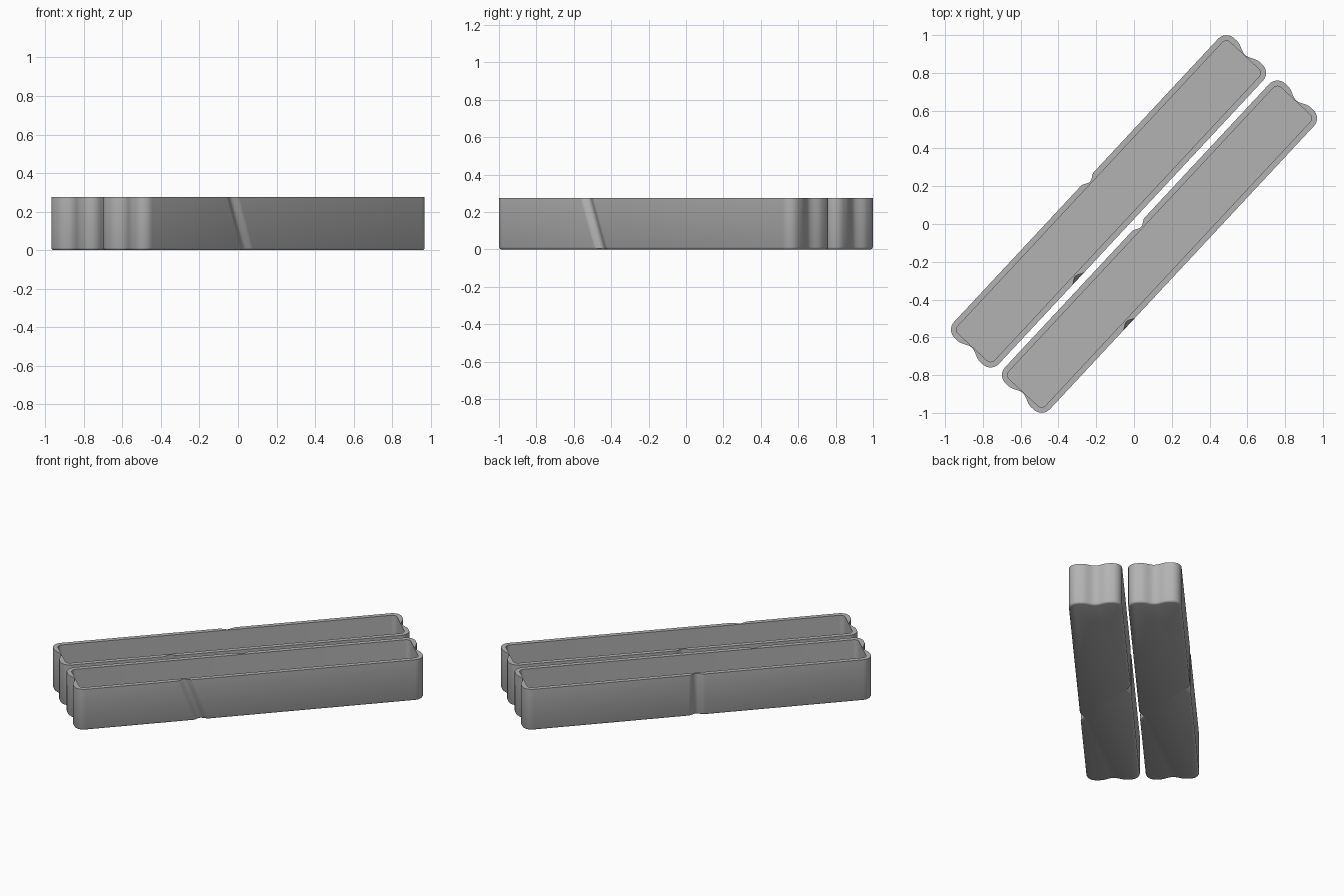
import bpy, bmesh, math
from mathutils import Matrix

if "Cube" in bpy.data.objects:
    bpy.data.objects.remove(bpy.data.objects["Cube"])

HALF_L, HALF_W, RADIUS, HEIGHT = 1.085, 0.1625, 0.06, 0.275
WALL, FLOOR = 0.03, 0.03
ANGLE = math.radians(47)

grey = bpy.data.materials.new("mid grey")
grey.diffuse_color = (0.45, 0.45, 0.45, 1)
grey.use_nodes = True
grey.node_tree.nodes["Principled BSDF"].inputs["Base Color"].default_value = grey.diffuse_color


def groove(centre, half, depth, steps=14):
    """Smooth cosine dip: (position along the side, depth inward)."""
    ts = [-1 + 2 * i / steps for i in range(steps + 1)]
    return [(centre + half * t, depth * (1 + math.cos(math.pi * t)) / 2) for t in ts]


def ring(z, inset, cut):
    """Rounded rectangle with one groove on each side, anticlockwise."""
    a, b, r = HALF_L - inset, HALF_W - inset, RADIUS - inset
    pts = []

    def corner(sx, sy, start):
        for i in range(9):
            t = math.radians(start + 90 * i / 8)
            pts.append((sx * (a - r) + r * math.cos(t),
                        sy * (b - r) + r * math.sin(t), z))

    # long side with the slanted groove
    slant = -0.305 - 0.105 * z / HEIGHT
    corner(-1, -1, 180)
    pts.extend((u, -b + cut * d, z) for u, d in groove(slant, 0.05, 0.02))
    # wavy end
    corner(1, -1, 270)
    pts.extend((a - cut * d, v, z) for v, d in groove(0, 0.08, 0.025))
    # long side with the upright groove
    corner(1, 1, 0)
    pts.extend((-u, b - cut * d, z) for u, d in groove(-0.01, 0.05, 0.02))
    # other wavy end
    corner(-1, 1, 90)
    pts.extend((-a + cut * d, -v, z) for v, d in groove(0, 0.08, 0.025))
    return pts


def tray(name, x, y):
    bm = bmesh.new()
    # underside, rounded bottom edge, outer wall, rim, inner wall, floor
    levels = [(0, 0.012, 1), (0.004, 0.004, 1), (0.012, 0, 1), (HEIGHT, 0, 1),
              (HEIGHT, WALL, 0), (FLOOR, WALL, 0)]
    loops = [[bm.verts.new(p) for p in ring(*lv)] for lv in levels]
    n = len(loops[0])
    for lo, hi in zip(loops, loops[1:]):
        for i in range(n):
            j = (i + 1) % n
            bm.faces.new((lo[i], lo[j], hi[j], hi[i]))
    bm.faces.new(loops[0][::-1])
    bm.faces.new(loops[-1])
    bm.transform(Matrix.Translation((x, y, 0)) @ Matrix.Rotation(ANGLE, 4, 'Z'))
    bmesh.ops.recalc_face_normals(bm, faces=bm.faces)
    mesh = bpy.data.meshes.new(name)
    bm.to_mesh(mesh)
    bm.free()
    mesh.materials.append(grey)
    obj = bpy.data.objects.new(name, mesh)
    bpy.context.collection.objects.link(obj)
    bpy.ops.object.select_all(action='DESELECT')
    obj.select_set(True)
    bpy.context.view_layer.objects.active = obj
    bpy.ops.object.shade_smooth_by_angle(angle=math.radians(40))


tray("left_tray", -0.135, 0.12)
tray("right_tray", 0.135, -0.12)
